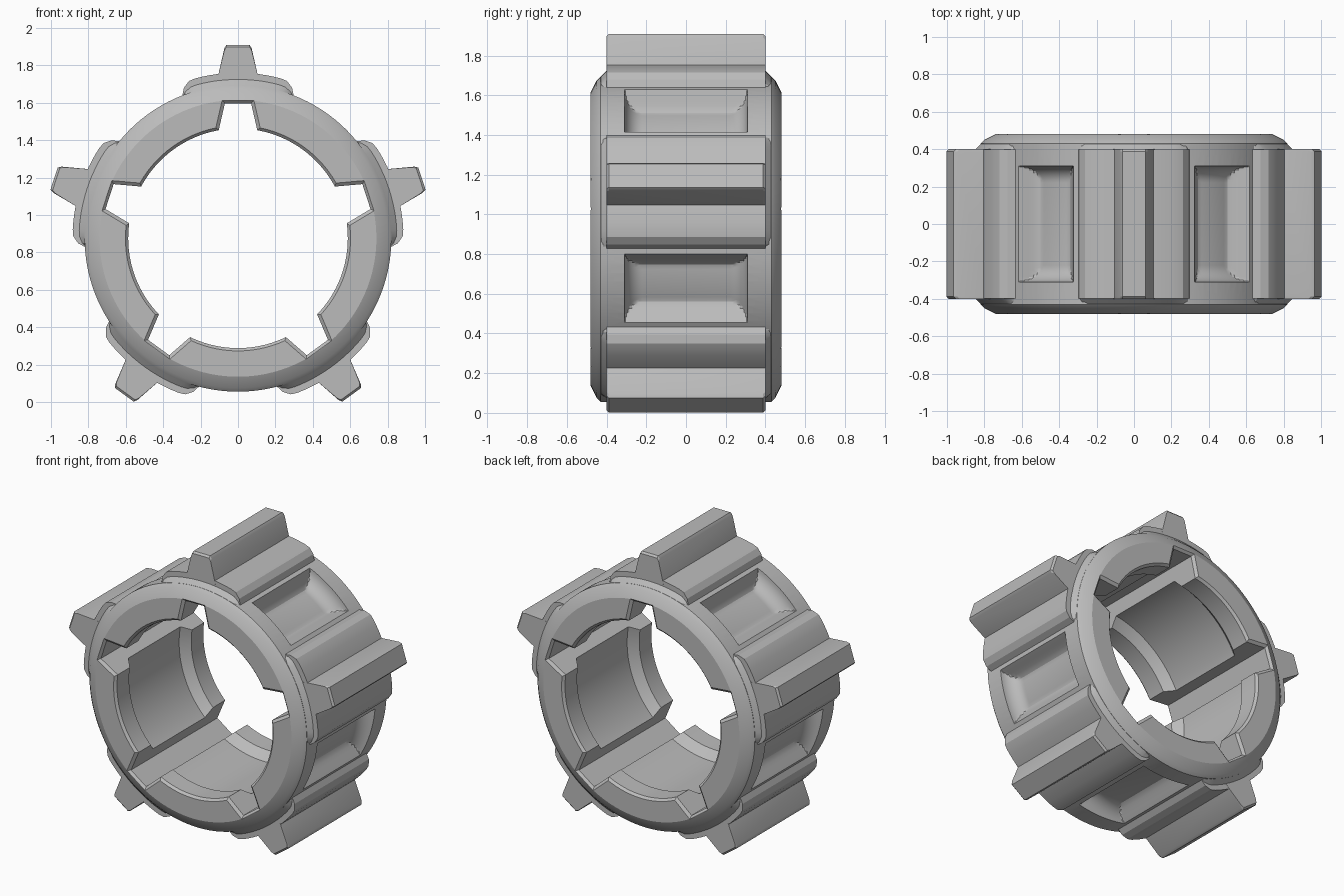
import bpy, bmesh
from math import sin, cos, pi, radians

CENTRE_Z = 0.875
TEETH = 5

if "Cube" in bpy.data.objects:
    bpy.data.objects.remove(bpy.data.objects["Cube"])

grey = bpy.data.materials.new("plain_grey")
grey.use_nodes = True
COLOUR = (0.5, 0.5, 0.5, 1)
grey.diffuse_color = COLOUR
grey.node_tree.nodes["Principled BSDF"].inputs["Base Color"].default_value = COLOUR


def polar(r, y, a):
    """Point at radius r, angle a measured from straight up."""
    return (r * sin(a), y, r * cos(a))


def turn(p, a):
    x, y, z = p
    return (x * cos(a) + z * sin(a), y, z * cos(a) - x * sin(a))


def loft(bm, sections, loop=False):
    """Skin equal-length closed sections, capped unless they form a loop."""
    rows = [[bm.verts.new(p) for p in s] for s in sections]
    n = len(rows[0])
    pairs = list(zip(rows, rows[1:])) + ([(rows[-1], rows[0])] if loop else [])
    for a, b in pairs:
        for i in range(n):
            j = (i + 1) % n
            bm.faces.new((a[i], a[j], b[j], b[i]))
    if not loop:
        bm.faces.new(rows[0])
        bm.faces.new(rows[-1])


def make(name, sections, copies=1, loop=False, offset=0):
    """Object holding evenly spaced copies of one loft around the axis."""
    bm = bmesh.new()
    for k in range(copies):
        a = offset + 2 * pi * k / copies
        loft(bm, [[turn(p, a) for p in s] for s in sections], loop)
    bmesh.ops.recalc_face_normals(bm, faces=bm.faces)
    mesh = bpy.data.meshes.new(name)
    bm.to_mesh(mesh)
    bm.free()
    mesh.materials.append(grey)
    ob = bpy.data.objects.new(name, mesh)
    ob.location.z = CENTRE_Z
    bpy.context.collection.objects.link(ob)
    return ob


def combine(target, tool, operation):
    mod = target.modifiers.new(operation, "BOOLEAN")
    mod.operation = operation
    mod.solver = "EXACT"
    mod.object = tool
    bpy.ops.object.select_all(action="DESELECT")
    bpy.context.view_layer.objects.active = target
    target.select_set(True)
    bpy.ops.object.modifier_apply(modifier=mod.name)
    bpy.data.objects.remove(tool)


def mirrored(half):
    """Complete a (r, y) outline from its +y half."""
    return half + [(r, -y) for r, y in reversed(half)]


# Ring body: chamfered outside, lips and a wide groove inside
outline = mirrored([(0.64, 0.28), (0.587, 0.335), (0.587, 0.465), (0.602, 0.48),
                    (0.74, 0.48), (0.80, 0.45), (0.82, 0.43)])
STEPS = 120
ring = make("slotted_ring", [[polar(r, y, 2 * pi * i / STEPS) for r, y in outline]
                             for i in range(STEPS)], loop=True)

# Raised pads beneath the teeth, with rounded sloping ends
pad_outline = mirrored([(0.76, 0.435), (0.803, 0.444), (0.85, 0.3995), (0.885, 0.3995)])
slope = [(21.7, 0.12), (19.75, 0.65), (17.3, 0.95)]
angles = ([(-a, k) for a, k in slope] + [(-15 + 2.5 * i, 1) for i in range(13)]
          + slope[::-1])
pad_sections = [[polar(0.80 + k * (r - 0.80) if r > 0.80 else r, y, radians(a))
                 for r, y in pad_outline] for a, k in angles]
combine(ring, make("raised_pads", pad_sections, TEETH), "UNION")

# Pockets between the pads: floor sweeps up to the pad tops, ends are filleted
HALF, FLAT, FLOOR, RIM = 17.5, 7, 0.72, 0.895
pocket_sections = []
for i in range(37):
    a = -HALF + 2 * HALF * i / 36
    t = max(0, (abs(a) - FLAT) / (HALF - FLAT))
    floor = FLOOR + (RIM - FLOOR) * t * t * (3 - 2 * t)
    half = [(0.98, 0.31)]
    for j in range(11):
        q = j / 10 * pi / 2
        r = 0.82 - (0.82 - FLOOR) * sin(q)
        half.append((max(r, floor), 0.31 - 0.09 * (1 - cos(q))))
    pocket_sections.append([polar(r, y, radians(a)) for r, y in mirrored(half)])
combine(ring, make("pocket_cutter", pocket_sections, TEETH, offset=pi / TEETH), "DIFFERENCE")


# Outer teeth with chamfered tips
def tooth_section(y, tip):
    right = [(0.118, 0.80), (0.105, 0.875), (0.073, tip - 0.018), (0.062, tip)]
    return [(x, y, z) for x, z in right] + [(-x, y, z) for x, z in reversed(right)]


combine(ring, make("teeth", [tooth_section(y, t) for y, t in
                             ((-0.40, 1.022), (-0.388, 1.034), (0.388, 1.034), (0.40, 1.022))],
                   TEETH), "UNION")


# Inner slots behind the teeth, flared at both ends
def slot_section(y, grow):
    right = [(0.09, 0.45), (0.105, 0.57), (0.07, 0.722)]
    pts = [(x + grow, z + grow) for x, z in right]
    return [(x, y, z) for x, z in pts] + [(-x, y, z) for x, z in reversed(pts)]


combine(ring, make("slot_cutter", [slot_section(y, g) for y, g in
                                   ((-0.50, 0.035), (-0.465, 0), (0.465, 0), (0.50, 0.035))],
                   TEETH), "DIFFERENCE")

# Smooth curved surfaces, keep hard edges
bpy.ops.object.select_all(action="DESELECT")
bpy.context.view_layer.objects.active = ring
ring.select_set(True)
bpy.ops.object.shade_smooth_by_angle(angle=radians(25))
